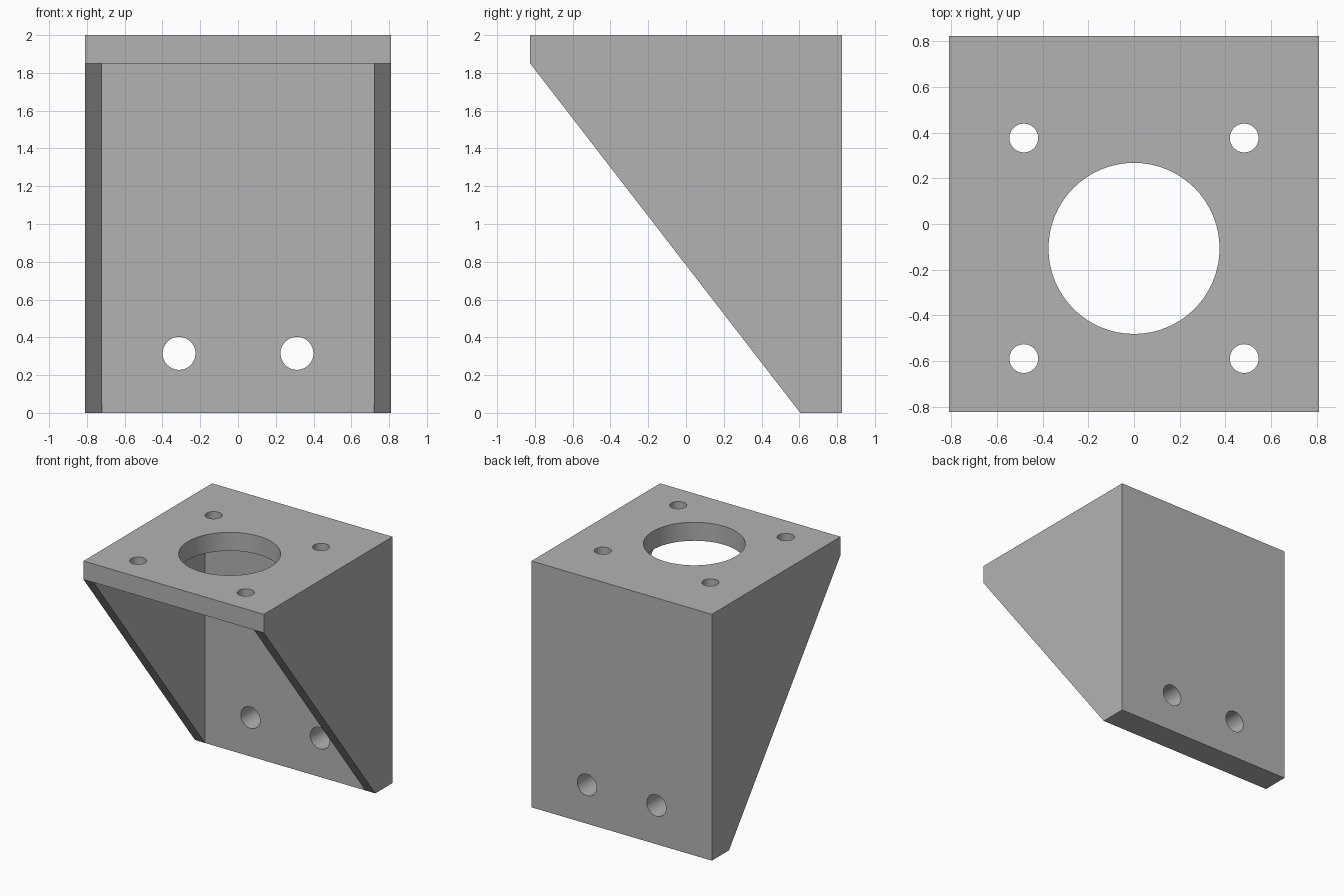
import bpy
import bmesh
from math import radians
from mathutils import Matrix

cube = bpy.data.objects.get("Cube")
if cube:
    bpy.data.objects.remove(cube, do_unlink=True)

WIDTH, DEPTH, HEIGHT = 1.62, 1.65, 2.0
WALL = 0.09             # side wall thickness
TOP_UNDERSIDE = 1.85    # underside of the top plate
BACK_FRONT = 0.605      # front face of the back plate

grey = bpy.data.materials.new("plain grey")
grey.use_nodes = True
grey.diffuse_color = (0.45, 0.45, 0.45, 1)
grey.node_tree.nodes["Principled BSDF"].inputs["Base Color"].default_value = grey.diffuse_color


def add_object(name, bm):
    bmesh.ops.recalc_face_normals(bm, faces=bm.faces)
    mesh = bpy.data.meshes.new(name)
    bm.to_mesh(mesh)
    bm.free()
    mesh.materials.append(grey)
    obj = bpy.data.objects.new(name, mesh)
    bpy.context.collection.objects.link(obj)
    return obj


def extrude_profile(name, points, width):
    """Extrude a (y, z) outline along x, centred on x = 0."""
    bm = bmesh.new()
    face = bm.faces.new([bm.verts.new((-width / 2, y, z)) for y, z in points])
    grown = bmesh.ops.extrude_face_region(bm, geom=[face])["geom"]
    verts = [v for v in grown if isinstance(v, bmesh.types.BMVert)]
    bmesh.ops.translate(bm, verts=verts, vec=(width, 0, 0))
    return add_object(name, bm)


def hole_cutter(name, centre, radius, length, axis="Z"):
    bm = bmesh.new()
    turn = Matrix.Rotation(radians(90), 4, "X") if axis == "Y" else Matrix()
    bmesh.ops.create_cone(bm, cap_ends=True, segments=64, radius1=radius,
                          radius2=radius, depth=length,
                          matrix=Matrix.Translation(centre) @ turn)
    return add_object(name, bm)


def cut(target, cutter):
    mod = target.modifiers.new("cut", "BOOLEAN")
    mod.operation = "DIFFERENCE"
    mod.solver = "EXACT"
    mod.object = cutter
    bpy.context.view_layer.objects.active = target
    bpy.ops.object.modifier_apply(modifier=mod.name)
    bpy.data.objects.remove(cutter, do_unlink=True)


# Solid wedge with the sloping side outline
half = DEPTH / 2
bracket = extrude_profile("motor_bracket", [
    (half, 0), (half, HEIGHT), (-half, HEIGHT),
    (-half, TOP_UNDERSIDE), (BACK_FRONT, 0)], WIDTH)

# Pocket that leaves the top plate, back plate and two side walls
cut(bracket, extrude_profile("pocket_cutter", [
    (BACK_FRONT, -1), (BACK_FRONT, TOP_UNDERSIDE),
    (-2, TOP_UNDERSIDE), (-2, -1)], WIDTH - 2 * WALL))

# Large opening and four screw holes through the top plate
cut(bracket, hole_cutter("opening_cutter", (0, -0.107, 1.9), 0.375, 0.5))
for x in (-0.483, 0.483):
    for y in (-0.59, 0.377):
        cut(bracket, hole_cutter("screw_cutter", (x, y, 1.9), 0.063, 0.5))

# Two mounting holes through the back plate
for x in (-0.312, 0.312):
    cut(bracket, hole_cutter("mount_cutter", (x, 0.7, 0.315), 0.087, 0.6, "Y"))

# Smooth hole walls, sharp plate edges
bpy.ops.object.select_all(action="DESELECT")
bracket.select_set(True)
bpy.context.view_layer.objects.active = bracket
bpy.ops.object.shade_smooth_by_angle(angle=radians(30))
